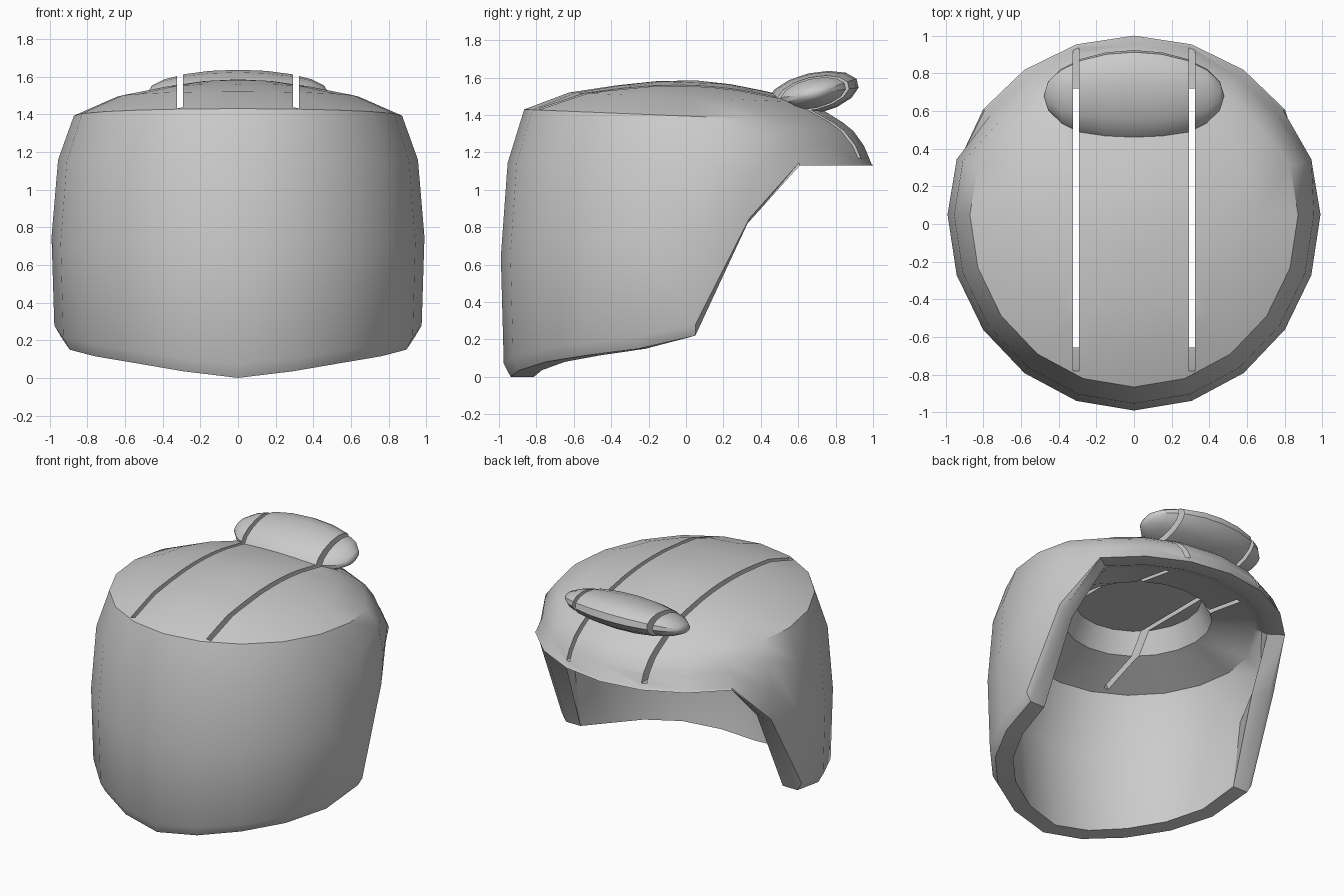
import bpy, bmesh
from math import sin, cos, pi, radians

if "Cube" in bpy.data.objects:
    bpy.data.objects.remove(bpy.data.objects["Cube"])

grey = bpy.data.materials.new("plain grey")
grey.use_nodes = True
COLOUR = (0.6, 0.6, 0.6, 1)
grey.diffuse_color = COLOUR
grey.node_tree.nodes["Principled BSDF"].inputs["Base Color"].default_value = COLOUR

SIDES = 20
# Height of the lower rim from the front centre round to the back
RIM = [0.0, 0.035, 0.08, 0.115, 0.15, 0.22, 0.82, 1.13, 1.13, 1.13, 1.13]
FALL = [0, 0.2, 0.55, 0.95, 1]
FRONT = [0.88, 0.965, 1, 0.985, 0.95]
BACK = [0.83, 0.89, 0.95, 0.99, 1]


def make_object(name, bm):
    bmesh.ops.recalc_face_normals(bm, faces=bm.faces[:])
    mesh = bpy.data.meshes.new(name)
    bm.to_mesh(mesh)
    bm.free()
    obj = bpy.data.objects.new(name, mesh)
    bpy.context.collection.objects.link(obj)
    mesh.materials.append(grey)
    return obj


def place(k, scale, z):
    a = 2 * pi * k / SIDES
    depth = 1.04 if cos(a) > 0 else 0.95
    return (0.99 * scale * sin(a), 0.05 - depth * scale * cos(a), z)


def column(k):
    """Points from the crown edge, down the outside and up the inside."""
    step = min(k, SIDES - k)
    low = RIM[step]
    outer = FRONT if step < 7 else BACK

    def tilt(s):
        return 1.392 - 0.041 * (place(k, s, 0)[1] - 0.05)

    pts = [(s, tilt(s) + h) for s, h in ((0.2, 0.18), (0.4, 0.15), (0.65, 0.1))]
    top = tilt(outer[0])
    pts += [(s, top + (low - top) * f) for s, f in zip(outer, FALL)]
    # Inside wall, sloping ceiling and round recess
    ledge = max(1.08, low + 0.03)
    pts.append((outer[-1] - 0.12, low))
    pts.append((0.89 if step < 7 else 0.84, low + (ledge - low) * 0.6))
    pts += [(0.79, ledge), (0.5, 1.21), (0.43, 1.36)]
    return [place(k, s, z) for s, z in pts]


# Helmet shell
bm = bmesh.new()
cols = [[bm.verts.new(p) for p in column(k)] for k in range(SIDES)]
crown = bm.verts.new((0, 0.05, 1.585))
ceiling = bm.verts.new((0, 0.05, 1.36))
for k in range(SIDES):
    a, b = cols[k], cols[(k + 1) % SIDES]
    bm.faces.new((crown, a[0], b[0]))
    bm.faces.new((ceiling, b[-1], a[-1]))
    for i in range(len(a) - 1):
        bm.faces.new((a[i], a[i + 1], b[i + 1], b[i]))
shell = make_object("helmet_shell", bm)

# Rounded bump on the back of the crown
bm = bmesh.new()
bmesh.ops.create_uvsphere(bm, u_segments=14, v_segments=10, radius=1)
tip = radians(13)
for v in bm.verts:
    x, y, z = v.co.z * 0.48, v.co.x * 0.25, v.co.y * 0.11
    v.co = (x, 0.68 + y * cos(tip) - z * sin(tip), 1.515 + y * sin(tip) + z * cos(tip))
bump = make_object("back_bump", bm)

# Two long slots through crown, bump and back edge
SLOT = [(-0.78, 1.43), (-0.62, 1.0), (0.7, 1.0), (0.72, 1.17), (1.2, 1.17),
        (1.2, 1.8), (-0.78, 1.8)]
bm = bmesh.new()
for side in (-1, 1):
    left, right = [[bm.verts.new((side * 0.308 + dx, y, z)) for y, z in SLOT]
                   for dx in (-0.017, 0.017)]
    bm.faces.new(left)
    bm.faces.new(right)
    for i in range(len(SLOT)):
        j = (i + 1) % len(SLOT)
        bm.faces.new((left[i], left[j], right[j], right[i]))
cutter = make_object("slot_cutter", bm)
cutter.hide_render = True

for obj in (shell, bump):
    bpy.ops.object.select_all(action='DESELECT')
    obj.select_set(True)
    bpy.context.view_layer.objects.active = obj
    mod = obj.modifiers.new("slots", 'BOOLEAN')
    mod.operation = 'DIFFERENCE'
    mod.solver = 'EXACT'
    mod.object = cutter
    bpy.ops.object.modifier_apply(modifier=mod.name)
    bpy.ops.object.shade_smooth_by_angle(angle=radians(32))

bpy.data.objects.remove(cutter)
